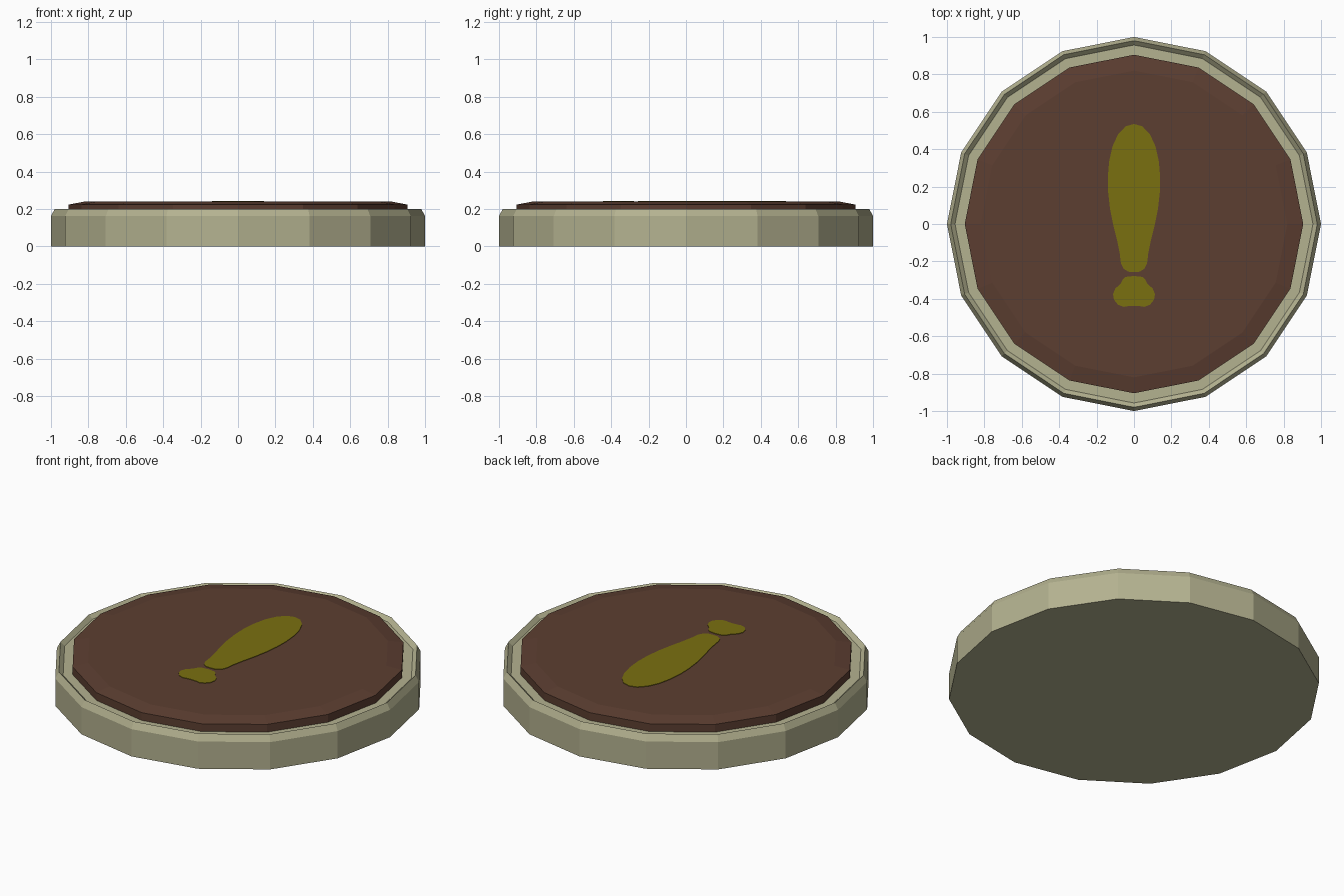
import bpy, bmesh, math

if "Cube" in bpy.data.objects:
    bpy.data.objects.remove(bpy.data.objects["Cube"])

SIDES = 16


def srgb(r, g, b):
    conv = lambda c: c / 12.92 if c <= 0.04045 else ((c + 0.055) / 1.055) ** 2.4
    return tuple(conv(v / 255) for v in (r, g, b)) + (1.0,)


def material(name, rgb):
    mat = bpy.data.materials.new(name)
    mat.diffuse_color = srgb(*rgb)
    mat.use_nodes = True
    mat.node_tree.nodes["Principled BSDF"].inputs["Base Color"].default_value = mat.diffuse_color
    return mat


def finish(name, bm, mat):
    bmesh.ops.recalc_face_normals(bm, faces=bm.faces)
    mesh = bpy.data.meshes.new(name)
    bm.to_mesh(mesh)
    bm.free()
    mesh.materials.append(mat)
    obj = bpy.data.objects.new(name, mesh)
    bpy.context.collection.objects.link(obj)
    return obj


def turned(name, profile, mat):
    """Closed solid of 16 sides from (radius, height) pairs, bottom to top."""
    bm = bmesh.new()
    rings = [[bm.verts.new((r * math.cos(2 * math.pi * i / SIDES),
                            r * math.sin(2 * math.pi * i / SIDES), z))
              for i in range(SIDES)] for r, z in profile]
    for low, high in zip(rings, rings[1:]):
        for i in range(SIDES):
            j = (i + 1) % SIDES
            bm.faces.new((low[i], low[j], high[j], high[i]))
    bm.faces.new(rings[0])
    bm.faces.new(rings[-1])
    return finish(name, bm, mat)


def plate(name, half, z0, z1, mat):
    """Thin plate mirrored about x = 0 from a half outline of (x, y)."""
    outline = half + [(-x, y) for x, y in reversed(half) if x > 0]
    bm = bmesh.new()
    base = bm.faces.new([bm.verts.new((x, y, z0)) for x, y in outline])
    top = bmesh.ops.extrude_face_region(bm, geom=[base])["geom"]
    for v in top:
        if isinstance(v, bmesh.types.BMVert):
            v.co.z = z1
    return finish(name, bm, mat)


sage = material("sage_stone", (180, 178, 144))
brown = material("dark_brown", (92, 62, 49))
olive = material("olive_yellow", (122, 112, 16))

# Base disc with bevelled rim and a shallow step inside it
turned("base_disc", [(1.0, 0.0), (1.0, 0.162), (0.98, 0.2),
                     (0.957, 0.178), (0.86, 0.178)], sage)

# Raised inlay with a gently sloped edge
turned("top_inlay", [(0.905, 0.17), (0.905, 0.224), (0.82, 0.24)], brown)

# Painted mark: long drop and small foot below it
drop = [(0, 0.535), (0.045, 0.522), (0.085, 0.48), (0.115, 0.415),
        (0.133, 0.335), (0.14, 0.25), (0.138, 0.17), (0.128, 0.08),
        (0.11, -0.01), (0.09, -0.09), (0.076, -0.16), (0.07, -0.21),
        (0.055, -0.24), (0.03, -0.255), (0, -0.257)]
foot = [(0, -0.278), (0.045, -0.283), (0.06, -0.297), (0.072, -0.32),
        (0.1, -0.345), (0.112, -0.375), (0.107, -0.405), (0.085, -0.432),
        (0.055, -0.443), (0.03, -0.439), (0, -0.437)]
plate("mark_drop", drop, 0.238, 0.243, olive)
plate("mark_foot", foot, 0.238, 0.243, olive)
